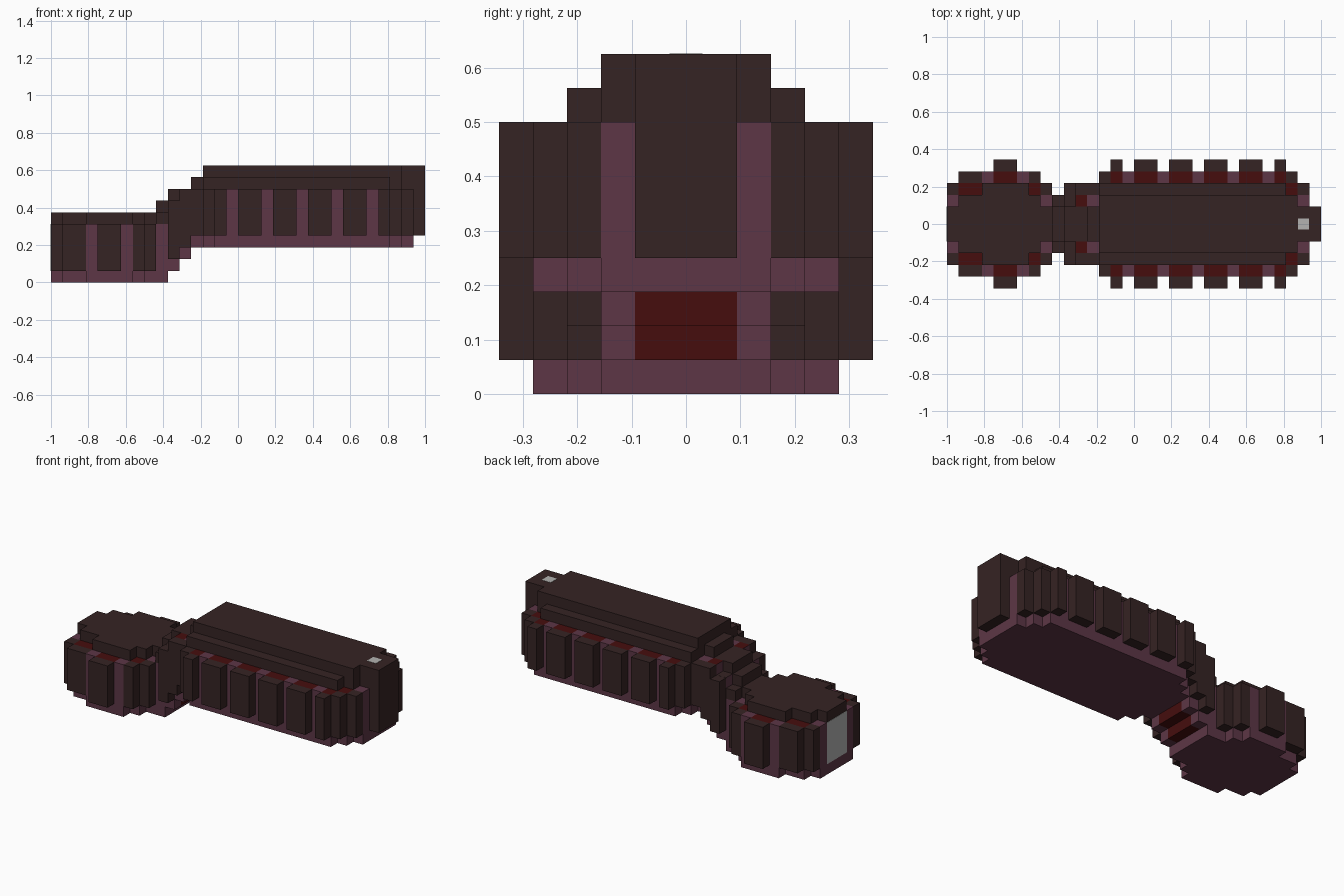
import bpy, bmesh
from mathutils import Vector

if "Cube" in bpy.data.objects:
    bpy.data.objects.remove(bpy.data.objects["Cube"])

U = 1 / 16  # one block


def material(name, rgb):
    m = bpy.data.materials.new(name)
    m.use_nodes = True
    m.diffuse_color = (*rgb, 1)
    m.node_tree.nodes["Principled BSDF"].inputs["Base Color"].default_value = (*rgb, 1)
    return m


DARK = material("dark brown", (0.036, 0.017, 0.017))
PLUM = material("plum", (0.109, 0.037, 0.061))
RED = material("deep red", (0.061, 0.004, 0.004))
GREY = material("light grey", (0.45, 0.45, 0.44))


def blocks(name, boxes, mat, red_tops=()):
    """Boxes are (x0, x1, y0, y1, z0, z1) in blocks; y0 > 0 is mirrored."""
    bm = bmesh.new()
    for i, (x0, x1, y0, y1, z0, z1) in enumerate(boxes):
        for s in ((1, -1) if y0 > 0 else (1,)):
            lo = Vector((x0 - 16, min(s * y0, s * y1), z0)) * U
            hi = Vector((x1 - 16, max(s * y0, s * y1), z1)) * U
            verts = bmesh.ops.create_cube(bm, size=1)["verts"]
            for v in verts:
                v.co = [a + (c + 0.5) * (b - a) for a, b, c in zip(lo, hi, v.co)]
            for f in {f for v in verts for f in v.link_faces}:
                f.normal_update()
                f.material_index = int(i in red_tops and f.normal.z > 0.5)
    me = bpy.data.meshes.new(name)
    bm.to_mesh(me)
    bm.free()
    me.materials.append(mat)
    me.materials.append(RED)
    ob = bpy.data.objects.new(name, me)
    bpy.context.collection.objects.link(ob)
    return ob


def hall(name, segments, floor, eave):
    """Stepped plum wall with one-block-thick dark panels hung outside it."""
    walls = [(a, b, -w, w, floor, eave) for a, b, w, panel in segments]
    reds = [i for i, s in enumerate(segments) if s[3] and s[2] > 2.5]
    blocks(name + "_walls", walls, PLUM, reds)
    blocks(name + "_panels", [(a, b, w, w + 1, floor + 1, eave)
                              for a, b, w, panel in segments if panel], DARK)


# Low chamber: x start, x end, half width, has panel
hall("low_chamber", [(0, 1, 2.5, 1), (1, 3, 3.5, 1), (3, 4, 4.5, 0), (4, 6, 4.5, 1),
                     (6, 7, 4.5, 0), (7, 8, 3.5, 1), (8, 9, 2.5, 1), (9, 10, 2.5, 0)], 0, 5)
blocks("low_roof", [(0, 1, -1.5, 1.5, 5, 6), (1, 3, -2.5, 2.5, 5, 6),
                    (3, 7, -3.5, 3.5, 5, 6), (7, 8, -2.5, 2.5, 5, 6),
                    (8, 9, -1.5, 1.5, 5, 6), (9, 10, -2.5, 2.5, 5, 6)], DARK)

# Long upper hall, panels repeating every three blocks
bays = [(12, 13, 2.5, 1), (13, 14, 3.5, 1), (14, 15, 4.5, 1)]
for x in range(15, 27, 3):
    bays += [(x, x + 1, 4.5, 0), (x + 1, x + 3, 4.5, 1)]
bays += [(27, 28, 4.5, 0), (28, 29, 4.5, 1), (29, 30, 3.5, 1), (30, 31, 2.5, 1)]
hall("upper_hall", bays, 3, 8)
blocks("upper_roof", [(12, 13, -1.5, 1.5, 8, 9), (13, 29, -3.5, 3.5, 8, 9),
                      (29, 30, -2.5, 2.5, 8, 9), (30, 31, -1.5, 1.5, 8, 10),
                      (13, 30, -2.5, 2.5, 9, 10)], DARK)
blocks("end_pillar", [(31, 32, -1.5, 1.5, 4, 10)], DARK)

# Stepped passage joining the two
blocks("passage_steps", [(10, 11, -1.5, 1.5, 1, 2), (11, 12, -1.5, 1.5, 2, 3)], RED)
blocks("passage_walls", [(10, 11, 1.5, 2.5, 1, 7), (11, 12, 1.5, 2.5, 2, 8)], PLUM, [1])
blocks("passage_panels", [(10, 11, 2.5, 3.5, 2, 7), (11, 12, 2.5, 3.5, 3, 8)], DARK)
blocks("passage_roof", [(9, 10, -1.5, 1.5, 6, 7), (10, 11, -2.5, 2.5, 6.9, 7.01),
                        (10, 12, -1.5, 1.5, 7, 8)], DARK)

# Grey end door and roof hatch as thin plates
blocks("end_door", [(-0.02, 0, -1.5, 1.5, 1, 5)], GREY)
blocks("roof_hatch", [(30.02, 30.98, -0.48, 0.48, 10, 10.02)], GREY)
